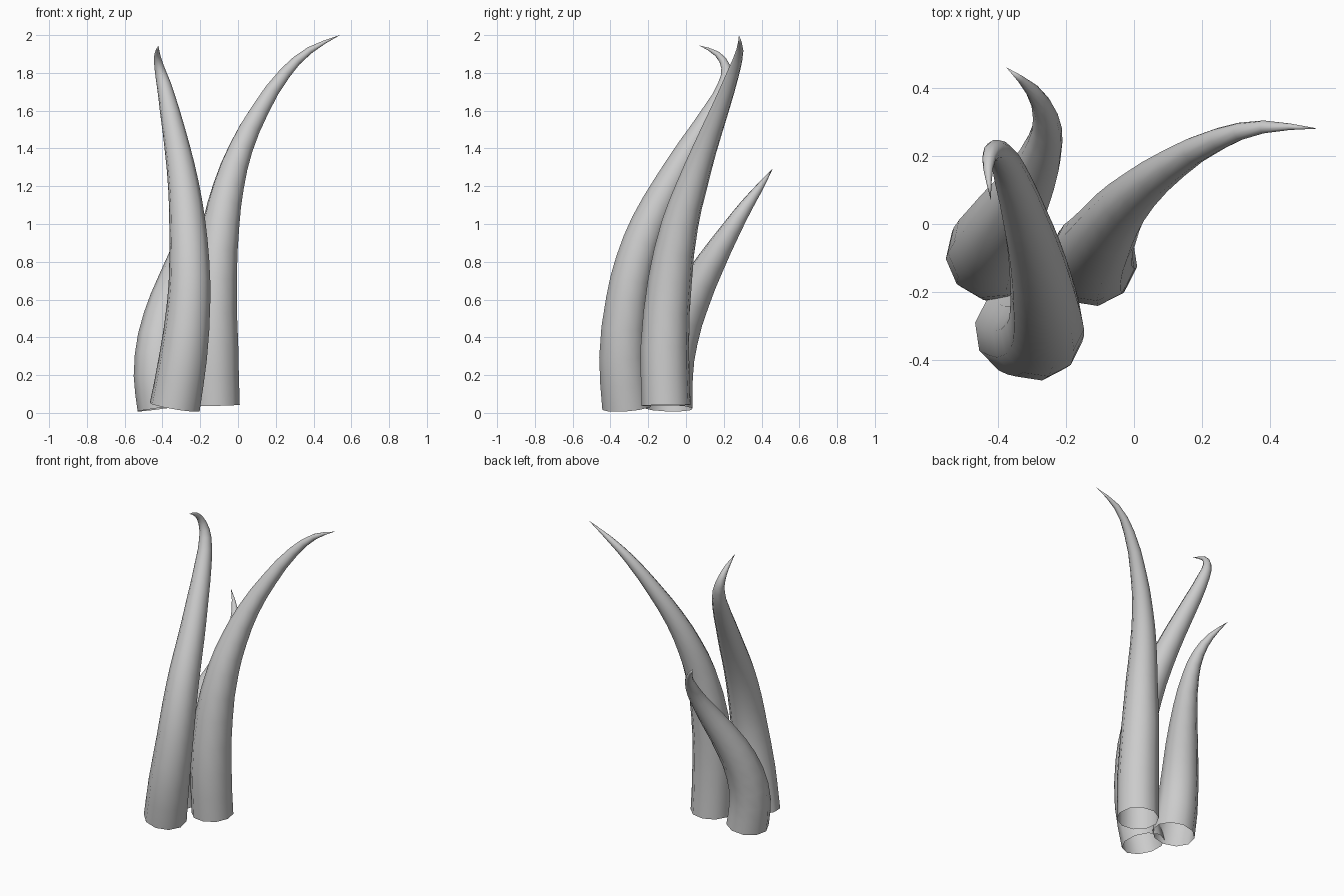
import bpy
import bmesh


def horn(name, points):
    """Tapered open-based horn swept through (x, y, z, radius) points."""
    curve = bpy.data.curves.new(name, 'CURVE')
    curve.dimensions = '3D'
    curve.bevel_depth = 1.0
    curve.bevel_resolution = 3      # ten-sided section
    curve.resolution_u = 2
    curve.use_fill_caps = False
    spline = curve.splines.new('BEZIER')
    spline.bezier_points.add(len(points) - 1)
    for bp, (x, y, z, r) in zip(spline.bezier_points, points):
        bp.co = (x, y, z)
        bp.radius = r
        bp.handle_left_type = bp.handle_right_type = 'AUTO'
    obj = bpy.data.objects.new(name, curve)
    bpy.context.collection.objects.link(obj)
    bpy.ops.object.select_all(action='DESELECT')
    obj.select_set(True)
    bpy.context.view_layer.objects.active = obj
    bpy.ops.object.convert(target='MESH')
    obj = bpy.context.object
    # close the tip to a single point and shade smooth
    bm = bmesh.new()
    bm.from_mesh(obj.data)
    bmesh.ops.remove_doubles(bm, verts=bm.verts, dist=0.002)
    bmesh.ops.recalc_face_normals(bm, faces=bm.faces)
    for f in bm.faces:
        f.smooth = True
    bm.to_mesh(obj.data)
    bm.free()
    return obj


# Tallest horn, sweeping to the right
horn("right_horn", [
    (-0.12, -0.105, 0.04, 0.131), (-0.127, -0.112, 0.35, 0.130),
    (-0.122, -0.085, 0.70, 0.118), (-0.09, -0.032, 1.00, 0.099),
    (-0.05, 0.03, 1.20, 0.083), (0.015, 0.10, 1.40, 0.065),
    (0.115, 0.177, 1.60, 0.049), (0.25, 0.25, 1.80, 0.033),
    (0.38, 0.285, 1.92, 0.019), (0.54, 0.28, 2.00, 0.0)])

# Front horn, leaning back with a hooked tip
horn("front_horn", [
    (-0.335, -0.31, 0.03, 0.135), (-0.29, -0.333, 0.30, 0.128),
    (-0.26, -0.310, 0.60, 0.115), (-0.258, -0.268, 0.80, 0.107),
    (-0.268, -0.197, 1.00, 0.097), (-0.288, -0.095, 1.20, 0.083),
    (-0.321, 0.02, 1.40, 0.068), (-0.362, 0.142, 1.60, 0.052),
    (-0.393, 0.207, 1.74, 0.038), (-0.417, 0.211, 1.83, 0.026),
    (-0.428, 0.165, 1.90, 0.015), (-0.42, 0.07, 1.945, 0.0)])

# Short horn at the back left
horn("back_horn", [
    (-0.40, -0.095, 0.025, 0.133), (-0.423, -0.09, 0.20, 0.13),
    (-0.412, -0.05, 0.40, 0.119), (-0.365, 0.028, 0.60, 0.102),
    (-0.303, 0.135, 0.80, 0.077), (-0.262, 0.238, 0.97, 0.053),
    (-0.26, 0.315, 1.09, 0.037), (-0.297, 0.39, 1.195, 0.021),
    (-0.375, 0.46, 1.295, 0.0)])
